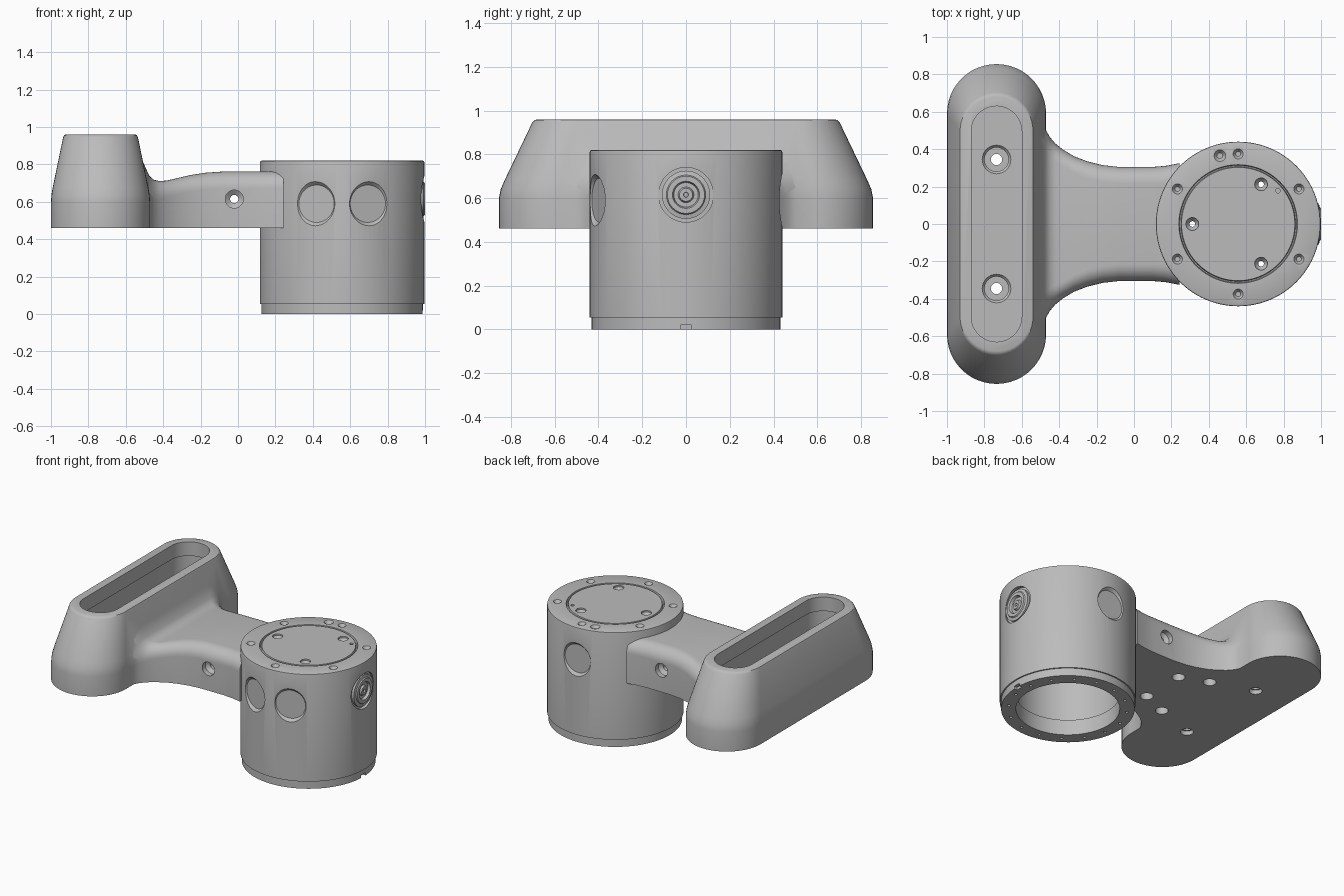
import bpy, bmesh, math
from mathutils import Matrix, Vector

if "Cube" in bpy.data.objects:
    bpy.data.objects.remove(bpy.data.objects["Cube"])

grey = bpy.data.materials.new("machined_grey")
grey.use_nodes = True
grey.diffuse_color = (0.5, 0.5, 0.5, 1)
grey.node_tree.nodes["Principled BSDF"].inputs["Base Color"].default_value = (0.5, 0.5, 0.5, 1)

UP = Vector((0, 0, 1))
HUB = Vector((0.557, 0, 0))
BASE = 0.46          # underside of the bracket
GRIP_X = -0.735


def make_object(name, bm):
    bmesh.ops.recalc_face_normals(bm, faces=bm.faces[:])
    mesh = bpy.data.meshes.new(name)
    bm.to_mesh(mesh)
    bm.free()
    mesh.materials.append(grey)
    obj = bpy.data.objects.new(name, mesh)
    bpy.context.collection.objects.link(obj)
    return obj


def lathe(bm, profile, origin, axis=UP, steps=32):
    """Turn a (radius, distance) profile about an axis through origin."""
    part = bmesh.new()
    verts = [part.verts.new((r, 0, d)) for r, d in profile]
    edges = [part.edges.new(pair) for pair in zip(verts, verts[1:])]
    bmesh.ops.spin(part, geom=verts + edges, cent=(0, 0, 0), axis=(0, 0, 1),
                   angle=math.tau, steps=steps)
    bmesh.ops.remove_doubles(part, verts=part.verts[:], dist=1e-5)
    turn = Vector(axis).to_track_quat('Z', 'Y').to_matrix().to_4x4()
    part.transform(Matrix.Translation(origin) @ turn)
    temp = bpy.data.meshes.new("temp")
    part.to_mesh(temp)
    part.free()
    bm.from_mesh(temp)
    bpy.data.meshes.remove(temp)


def plug(bm, radius, low, high, origin, steps=32):
    lathe(bm, [(0, low), (radius, low), (radius, high), (0, high)], origin, UP, steps)


def loft(rings):
    """Skin a list of equal closed rings and cap both ends."""
    bm = bmesh.new()
    rows = [[bm.verts.new(p) for p in ring] for ring in rings]
    n = len(rows[0])
    for a, b in zip(rows, rows[1:]):
        for i in range(n):
            bm.faces.new((a[i], a[(i + 1) % n], b[(i + 1) % n], b[i]))
    bm.faces.new(rows[0])
    bm.faces.new(rows[-1])
    return bm


def stadium(radius, straight, z, steps=24):
    """Long rounded outline running along y."""
    ring = []
    for side in (1, -1):
        for i in range(steps + 1):
            a = math.pi * i / steps
            ring.append((GRIP_X + side * radius * math.cos(a),
                         side * (straight + radius * math.sin(a)), z))
    return ring


def combine(target, other, operation='DIFFERENCE'):
    other.hide_render = True
    mod = target.modifiers.new("cut", 'BOOLEAN')
    mod.operation = operation
    mod.solver = 'EXACT'
    mod.object = other
    bpy.context.view_layer.objects.active = target
    bpy.ops.object.modifier_apply(modifier=mod.name)
    bpy.data.objects.remove(other)


def smooth(obj):
    bpy.ops.object.select_all(action='DESELECT')
    obj.select_set(True)
    bpy.context.view_layer.objects.active = obj
    bpy.ops.object.shade_smooth_by_angle(angle=math.radians(32))


def polar(radius, degrees, z=0):
    a = math.radians(degrees)
    return Vector((radius * math.cos(a), radius * math.sin(a), z))


# Tapered long block
bracket = make_object("bracket", loft([stadium(*s) for s in (
    (0.265, 0.59, BASE), (0.265, 0.59, 0.6), (0.262, 0.585, 0.64), (0.255, 0.575, 0.68),
    (0.2, 0.503, 0.945), (0.195, 0.497, 0.956), (0.187, 0.493, 0.96))]))


# Flared arm with rounded upper edges, lofted along x
def arm_ring(x, half, top, radius=0.09, steps=8):
    ring = [(x, half, BASE)]
    for i in range(steps + 1):
        a = math.pi / 2 * i / steps
        ring.append((x, half - radius * (1 - math.cos(a)), top - radius * (1 - math.sin(a))))
    return ring + [(px, -py, pz) for px, py, pz in reversed(ring)]


arm = make_object("arm", loft([arm_ring(*s) for s in (
    (-0.6, 0.54, 0.84, 0.18), (-0.515, 0.535, 0.83, 0.18), (-0.495, 0.53, 0.785, 0.16),
    (-0.475, 0.51, 0.74, 0.14), (-0.45, 0.465, 0.718, 0.12), (-0.42, 0.43, 0.711, 0.1),
    (-0.38, 0.398, 0.714), (-0.32, 0.362, 0.728),
    (-0.25, 0.335, 0.744), (-0.17, 0.315, 0.756), (-0.08, 0.305, 0.762),
    (0.1, 0.305, 0.762), (0.17, 0.311, 0.762), (0.242, 0.325, 0.762))]))
bm = bmesh.new()
plug(bm, 0.432, 0.3, 1, HUB, steps=96)
combine(arm, make_object("hub_clearance", bm))
combine(bracket, arm, 'UNION')

# Deep pocket in the top of the block, slightly wider below its lip
combine(bracket, make_object("pocket", loft([stadium(r, 0.495, z) for r, z in (
    (0.145, 0.58), (0.145, 0.86), (0.135, 0.86), (0.135, 1.1))])))

# Counterbored mounting holes, blind holes beneath, and cross holes in the arm
bm = bmesh.new()
for side in (1, -1):
    lathe(bm, [(0, 0.4), (0.042, 0.4), (0.042, 0.49), (0.03, 0.49), (0.03, 0.53),
               (0.064, 0.53), (0.064, 0.565), (0.085, 0.59), (0, 0.59)],
          (GRIP_X, side * 0.345, 0))
    for x, y in ((-0.435, 0.24), (-0.24, 0.16)):
        plug(bm, 0.042, 0.4, 0.55, (x, side * y, 0))
lathe(bm, [(0, -0.4), (0.048, -0.4), (0.048, -0.27), (0.022, -0.25),
           (0.022, 0.25), (0.048, 0.27), (0.048, 0.4), (0, 0.4)],
      (-0.02, 0, 0.615), (0, 1, 0))
combine(bracket, make_object("bracket_holes", bm))
smooth(bracket)

# Hollow round housing, open below, with a grooved lid
bm = bmesh.new()
lathe(bm, [(0, 0.82), (0.303, 0.82), (0.307, 0.8), (0.313, 0.8), (0.317, 0.82),
           (0.432, 0.82), (0.438, 0.817), (0.44, 0.81), (0.44, 0.055), (0.431, 0.055),
           (0.431, 0), (0.335, 0), (0.335, 0.11), (0.345, 0.11), (0.345, 0.74), (0, 0.74)],
      HUB, steps=96)
housing = make_object("housing", bm)

# Round spot faces on the side, and the socket for the connector
bm = bmesh.new()
for angle in (-109, -71, 90):
    lathe(bm, [(0, 0.421), (0.1, 0.421), (0.12, 0.442), (0.12, 0.5), (0, 0.5)],
          HUB + UP * 0.59, polar(1, angle), 48)
plug_profile = [(0, 0.415), (0.125, 0.415), (0.125, 0.5), (0, 0.5)]
lathe(bm, plug_profile, HUB + UP * 0.615, (1, 0, 0), 48)
combine(housing, make_object("spot_faces", bm))

# Dimples and screw holes in the lid, the rim and the lower ring
bm = bmesh.new()
dimples = [(0.375, 30 + 60 * i, 0.027) for i in range(6)] + [(0.378, 105, 0.031)]
for distance, angle, radius in dimples:
    lathe(bm, [(0, 0.798), (radius * 0.5, 0.8), (radius, 0.82), (radius, 0.9), (0, 0.9)],
          HUB + polar(distance, angle))
plug(bm, 0.012, 0.79, 0.9, HUB + polar(0.277, 40), steps=16)
for angle in (60, 180, 300):
    lathe(bm, [(0, 0.7), (0.015, 0.7), (0.015, 0.785), (0.034, 0.81), (0.034, 0.9), (0, 0.9)],
          HUB + polar(0.245, angle))
for i in range(16):
    plug(bm, 0.01, -0.1, 0.03, HUB + polar(0.383, 11.25 + 22.5 * i), steps=12)
combine(housing, make_object("screw_holes", bm))

# Locating notch in the lower ring
bm = bmesh.new()
bmesh.ops.create_cube(bm, size=1, matrix=Matrix.Translation((0.99, 0, 0))
                      @ Matrix.Diagonal((0.05, 0.05, 0.04, 1)))
combine(housing, make_object("notch", bm))
smooth(housing)

# Round connector on the side
bm = bmesh.new()
lathe(bm, [(0, 0.4), (0.11, 0.4), (0.11, 0.432), (0.09, 0.436), (0.085, 0.443),
           (0.062, 0.443), (0.056, 0.425), (0.036, 0.425), (0.03, 0.438), (0.012, 0.438),
           (0.01, 0.43), (0, 0.43)], HUB + UP * 0.615, (1, 0, 0), 48)
smooth(make_object("side_connector", bm))
